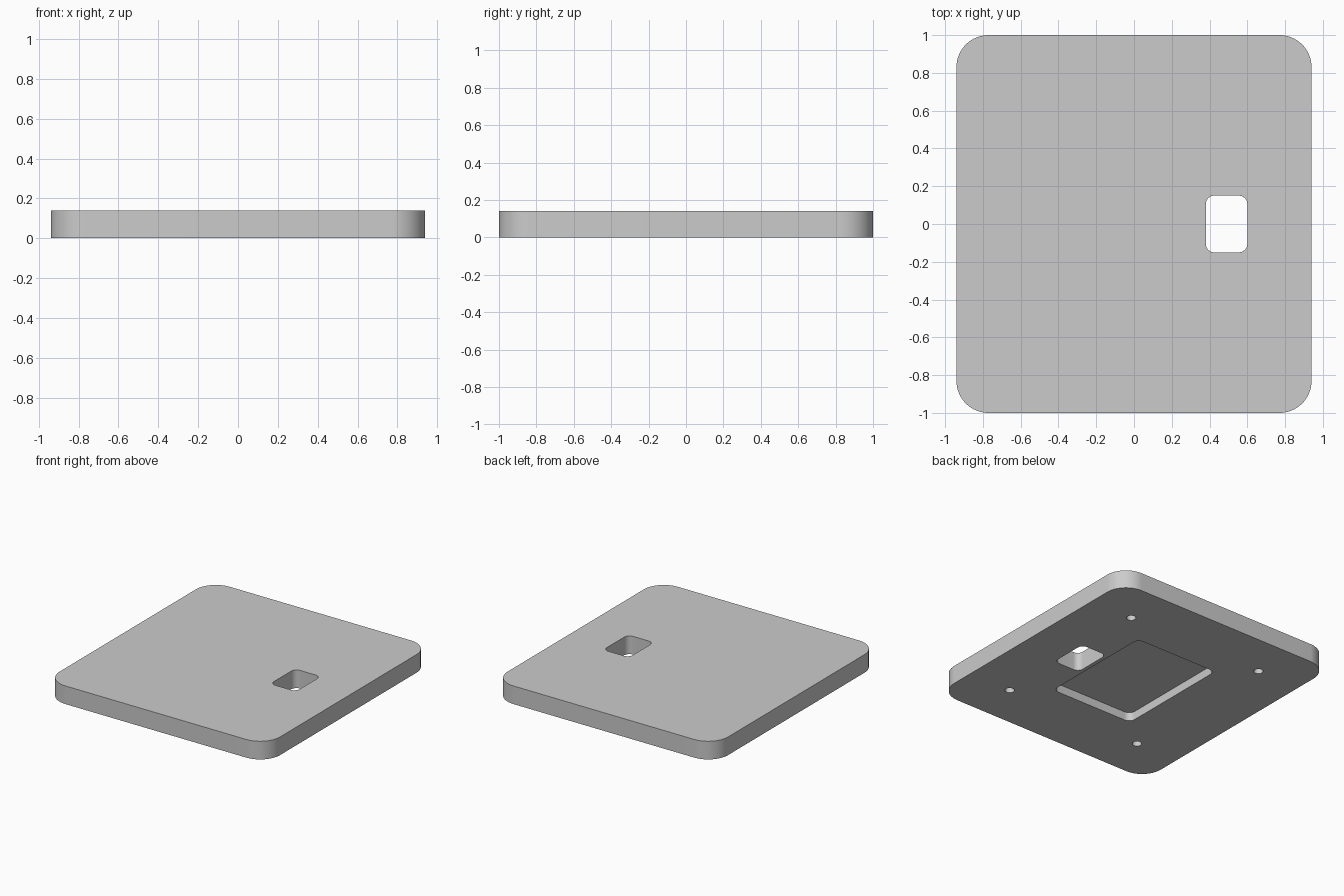
import bpy, bmesh, math

if "Cube" in bpy.data.objects:
    bpy.data.objects.remove(bpy.data.objects["Cube"])

GREY = (0.6, 0.6, 0.6, 1)
HEIGHT = 0.14
BELOW = -0.1    # cutters start under the plate

grey = bpy.data.materials.new("plain grey")
grey.use_nodes = True
grey.diffuse_color = GREY
grey.node_tree.nodes["Principled BSDF"].inputs["Base Color"].default_value = GREY


def rounded_slab(name, cx, cy, hx, hy, radius, z0, z1, steps=12):
    """Vertical prism with a rounded-rectangle outline."""
    bm = bmesh.new()
    outline = []
    for quarter, (sx, sy) in enumerate([(1, 1), (-1, 1), (-1, -1), (1, -1)]):
        for i in range(steps + 1):
            a = (quarter + i / steps) * math.pi / 2
            outline.append(bm.verts.new((
                cx + sx * (hx - radius) + radius * math.cos(a),
                cy + sy * (hy - radius) + radius * math.sin(a), z0)))
    bmesh.ops.remove_doubles(bm, verts=outline, dist=1e-5)
    base = bm.faces.new([v for v in outline if v.is_valid])
    ext = bmesh.ops.extrude_face_region(bm, geom=[base])
    top = [v for v in ext["geom"] if isinstance(v, bmesh.types.BMVert)]
    bmesh.ops.translate(bm, verts=top, vec=(0, 0, z1 - z0))
    bmesh.ops.recalc_face_normals(bm, faces=bm.faces)
    mesh = bpy.data.meshes.new(name)
    bm.to_mesh(mesh)
    bm.free()
    mesh.materials.append(grey)
    obj = bpy.data.objects.new(name, mesh)
    bpy.context.collection.objects.link(obj)
    return obj


# Main plate with rounded corners
plate = rounded_slab("base_plate", 0, 0, 0.94, 1.0, 0.17, 0, HEIGHT, 20)

# Through window, underside pocket and four blind screw holes
cutters = [
    rounded_slab("window_cutter", 0.49, 0, 0.11, 0.15, 0.045, BELOW, HEIGHT + 0.1),
    rounded_slab("pocket_cutter", 0, 0, 0.35, 0.46, 0.05, BELOW, 0.065),
]
for sx in (-1, 1):
    for sy in (-1, 1):
        cutters.append(rounded_slab("screw_hole_cutter", 0.58 * sx, 0.66 * sy,
                                    0.033, 0.033, 0.033, BELOW, 0.08, 8))

bpy.ops.object.select_all(action="DESELECT")
bpy.context.view_layer.objects.active = plate
plate.select_set(True)
for cutter in cutters:
    cutter.hide_render = True
    mod = plate.modifiers.new("cut", "BOOLEAN")
    mod.operation = "DIFFERENCE"
    mod.solver = "EXACT"
    mod.object = cutter
    bpy.ops.object.modifier_apply(modifier=mod.name)
    bpy.data.objects.remove(cutter)

# Smooth the rounded walls, keep the rims crisp
bpy.ops.object.shade_smooth_by_angle(angle=math.radians(30))
